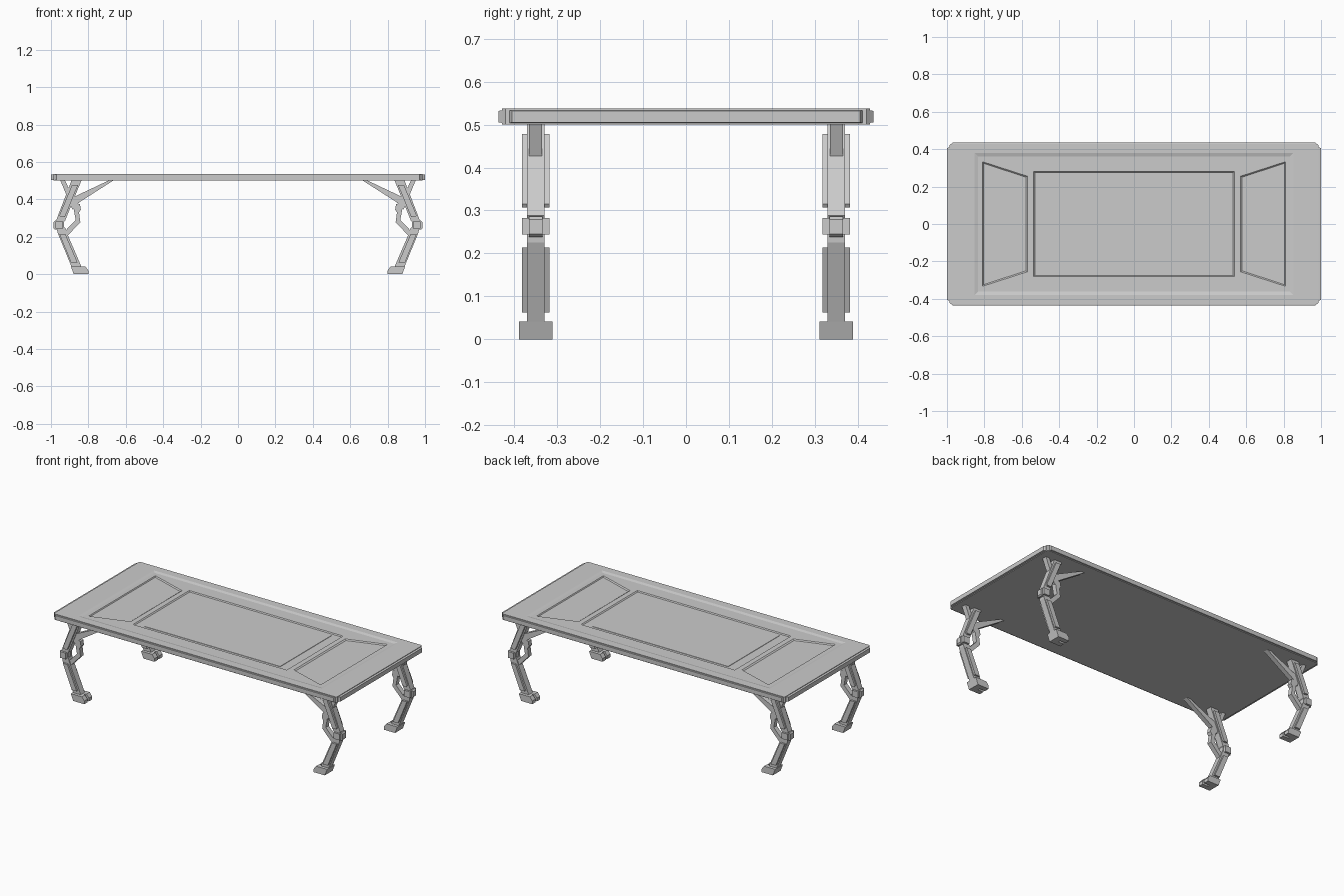
import bpy, bmesh

LEG_Y = 0.35


def loft(name, lower, upper):
    """Closed solid between two matching loops of 3D points."""
    bm = bmesh.new()
    a = [bm.verts.new(p) for p in lower]
    b = [bm.verts.new(p) for p in upper]
    n = len(a)
    bm.faces.new(a)
    bm.faces.new(b)
    for i in range(n):
        j = (i + 1) % n
        bm.faces.new((a[i], a[j], b[j], b[i]))
    bmesh.ops.recalc_face_normals(bm, faces=bm.faces)
    me = bpy.data.meshes.new(name)
    bm.to_mesh(me)
    bm.free()
    ob = bpy.data.objects.new(name, me)
    bpy.context.collection.objects.link(ob)
    return ob


def mirror(ob, x=True, y=True):
    m = ob.modifiers.new("mirror", 'MIRROR')
    m.use_axis = (x, y, False)
    m.use_mirror_merge = False
    return ob


def leg_part(name, profile, half, centre=LEG_Y, half2=None):
    """Extrude an x/z profile along y and repeat it on all four legs."""
    return mirror(loft(name, [(x, centre - half, z) for x, z in profile],
                       [(x, centre + half, z) for x, z in profile]))


def slab(name, low, high, z0, z1):
    return loft(name, [(x, y, z0) for x, y in low], [(x, y, z1) for x, y in high])


def rect(hx, hy):
    return [(-hx, -hy), (hx, -hy), (hx, hy), (-hx, hy)]


def clipped(hx, hy, c):
    return [(-hx + c, -hy), (hx - c, -hy), (hx, -hy + c), (hx, hy - c),
            (hx - c, hy), (-hx + c, hy), (-hx, hy - c), (-hx, -hy + c)]


# Table top
top = slab("table_top", clipped(0.987, 0.428, 0.008), clipped(0.987, 0.428, 0.008), 0.5, 0.537)

# Raised trims around the edge
mirror(loft("long_edge_trim",
            [(-0.985, 0.42, 0.503), (0.985, 0.42, 0.503), (0.985, 0.42, 0.534), (-0.985, 0.42, 0.534)],
            [(-0.97, 0.436, 0.505), (0.97, 0.436, 0.505), (0.97, 0.436, 0.532), (-0.97, 0.436, 0.532)]),
       x=False)
mirror(loft("short_edge_trim",
            [(0.98, -0.415, 0.503), (0.98, 0.415, 0.503), (0.98, 0.415, 0.534), (0.98, -0.415, 0.534)],
            [(1.0, -0.405, 0.505), (1.0, 0.405, 0.505), (1.0, 0.405, 0.532), (1.0, -0.405, 0.532)]),
       y=False)

# Recessed frame, centre panel and end panels cut into the top
cutters = [
    slab("frame_cutter", rect(0.835, 0.362), rect(0.855, 0.382), 0.532, 0.538),
    slab("centre_cutter", rect(0.53, 0.275), rect(0.545, 0.287), 0.526, 0.54),
]
trap_low = [(0.805, -0.325), (0.805, 0.325), (0.578, 0.25), (0.578, -0.25)]
trap_high = [(0.815, -0.343), (0.815, 0.343), (0.558, 0.262), (0.558, -0.262)]
for s, side in ((1, "right"), (-1, "left")):
    cutters.append(slab(side + "_panel_cutter", [(s * x, y) for x, y in trap_low],
                        [(s * x, y) for x, y in trap_high], 0.526, 0.54))
for c in cutters:
    m = top.modifiers.new(c.name, 'BOOLEAN')
    m.operation = 'DIFFERENCE'
    m.solver = 'EXACT'
    m.object = c
    c.hide_render = True
    c.hide_set(True)

# Low plate in the centre panel
slab("centre_plate", rect(0.475, 0.258), rect(0.473, 0.256), 0.524, 0.528)

# Upper leg and its wider side plates
leg_part("upper_leg", [(0.837, 0.502), (0.89, 0.502), (0.972, 0.288), (0.955, 0.26), (0.925, 0.285)], 0.02)
leg_part("upper_leg_plate", [(0.855, 0.478), (0.887, 0.478), (0.955, 0.315), (0.95, 0.307), (0.925, 0.307)], 0.032)

# Knee block with outer cap
leg_part("knee_block", [(0.935, 0.244), (0.976, 0.244), (0.976, 0.283), (0.935, 0.283)], 0.032)
leg_part("knee_cap", [(0.93, 0.238), (0.978, 0.238), (0.986, 0.245), (0.986, 0.279), (0.978, 0.286), (0.93, 0.286)], 0.016)

# Lower leg and its wider side plates
leg_part("lower_leg", [(0.925, 0.25), (0.968, 0.25), (0.966, 0.225), (0.888, 0.035), (0.835, 0.035), (0.912, 0.214)], 0.02)
leg_part("lower_leg_plate", [(0.923, 0.214), (0.955, 0.214), (0.893, 0.063), (0.858, 0.063)], 0.032)

# Outer brace, long inner brace and bent tendon behind the knee
leg_part("outer_brace", [(0.925, 0.502), (0.95, 0.502), (0.885, 0.345), (0.858, 0.375), (0.885, 0.415)], 0.015)
leg_part("inner_brace", [(0.665, 0.502), (0.69, 0.502), (0.895, 0.405), (0.88, 0.36), (0.845, 0.387)], 0.015)
leg_part("tendon", [(0.885, 0.385), (0.845, 0.375), (0.84, 0.345), (0.85, 0.33), (0.843, 0.278),
                    (0.912, 0.205), (0.94, 0.215), (0.868, 0.29), (0.876, 0.335)], 0.015)

# Foot: heel block and toes
leg_part("foot", [(0.84, 0), (0.878, 0), (0.894, 0.042), (0.825, 0.042)], 0.039)
toe = [(0.80, 0), (0.85, 0), (0.85, 0.042), (0.817, 0.042), (0.80, 0.02)]
for s, side in ((-1, "inner"), (1, "outer")):
    leg_part(side + "_toe", toe, 0.016, LEG_Y + s * 0.023)
